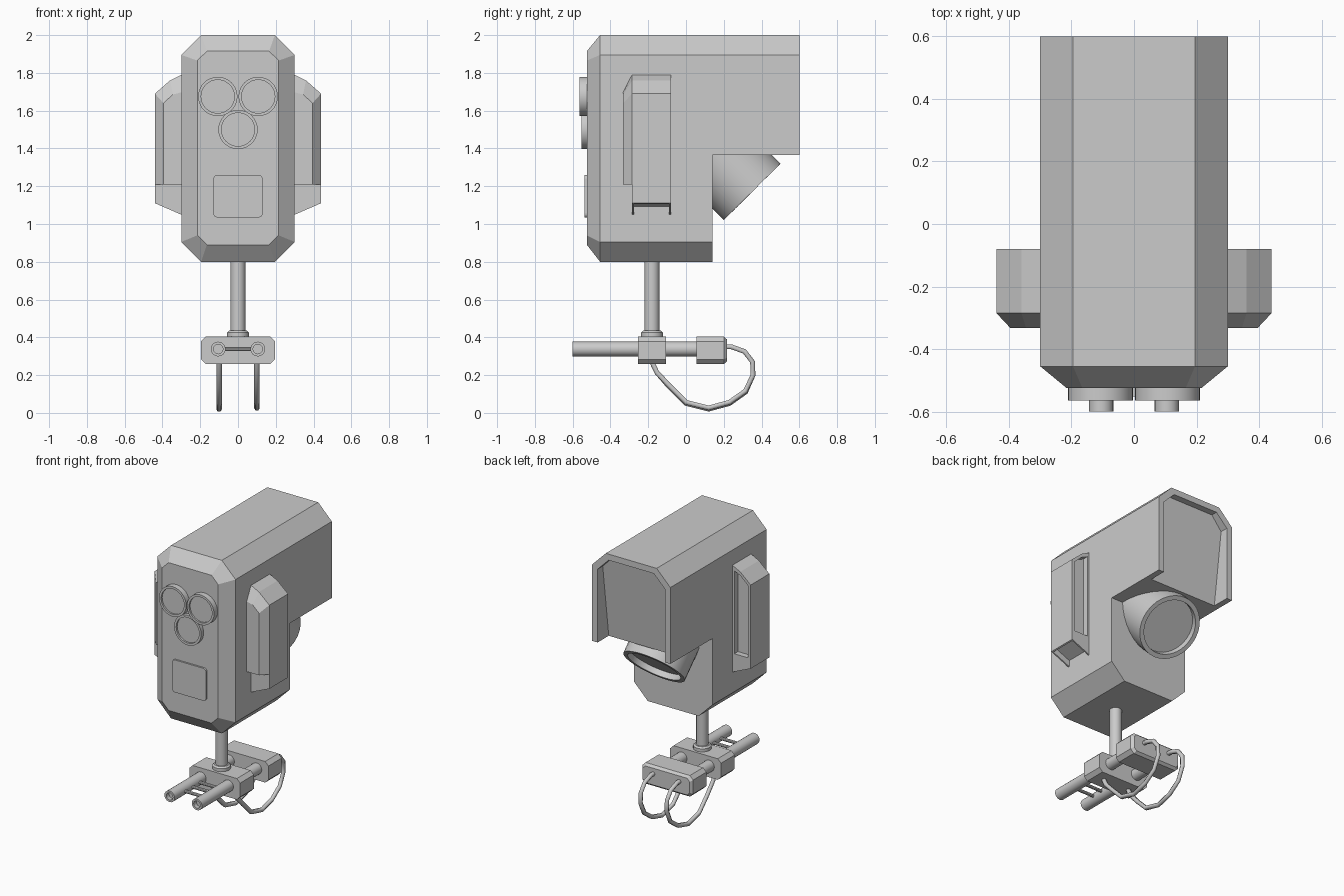
import bpy, bmesh, math
from mathutils import Vector

if "Cube" in bpy.data.objects:
    bpy.data.objects.remove(bpy.data.objects["Cube"])


def finish(name, bm, smooth=False):
    bmesh.ops.recalc_face_normals(bm, faces=bm.faces)
    me = bpy.data.meshes.new(name)
    bm.to_mesh(me)
    bm.free()
    ob = bpy.data.objects.new(name, me)
    bpy.context.collection.objects.link(ob)
    if smooth:
        me.shade_smooth()
        me.set_sharp_from_angle(angle=math.radians(35))
    return ob


def loft(bm, rings):
    """Skin a list of matching closed rings and cap both ends."""
    vs = [[bm.verts.new(p) for p in r] for r in rings]
    n = len(vs[0])
    for a, b in zip(vs, vs[1:]):
        for i in range(n):
            bm.faces.new((a[i], a[(i + 1) % n], b[(i + 1) % n], b[i]))
    caps = [bm.faces.new(vs[0]), bm.faces.new(vs[-1])]
    bmesh.ops.recalc_face_normals(bm, faces=bm.faces)
    return caps


def ring(profile, y):
    return [(x, y, z) for x, z in profile]


def recess(bm, face, rim, depth):
    bm.normal_update()
    n = face.normal.copy()
    bmesh.ops.inset_individual(bm, faces=[face], thickness=rim)
    f = bmesh.ops.extrude_discrete_faces(bm, faces=[face])['faces'][0]
    bmesh.ops.translate(bm, verts=f.verts, vec=-n * depth)


def octagon(x, z0, z1, c):
    return [(-x, z0 + c), (-x + c, z0), (x - c, z0), (x, z0 + c),
            (x, z1 - c), (x - c, z1), (-x + c, z1), (-x, z1 - c)]


def rod(name, start, end, r, segs=24, rim=0, depth=0, bevel=0):
    """Cylinder from start to end; optional recess in the far cap."""
    a, b = Vector(start), Vector(end)
    d = b - a
    rot = d.to_track_quat('Z', 'Y').to_matrix()
    bm = bmesh.new()
    circ = lambda rr, t: [a + rot @ Vector((rr * math.cos(i * math.tau / segs),
                          rr * math.sin(i * math.tau / segs), t)) for i in range(segs)]
    rings = [circ(r, 0), circ(r, d.length - bevel)]
    if bevel:
        rings.append(circ(r - bevel, d.length))
    caps = loft(bm, rings)
    if rim:
        recess(bm, caps[1], rim, depth)
    return finish(name, bm, True)


def prism(name, profile, y0, y1):
    bm = bmesh.new()
    loft(bm, [ring(profile, y0), ring(profile, y1)])
    return finish(name, bm)


def cut(ob, cutter):
    m = ob.modifiers.new('cut', 'BOOLEAN')
    m.operation, m.solver, m.object = 'DIFFERENCE', 'EXACT', cutter
    cutter.hide_render = True
    bpy.context.view_layer.objects.active = ob
    bpy.ops.object.modifier_apply(modifier=m.name)
    bpy.data.objects.remove(cutter)


# Housing: chamfered box with bevelled front
bm = bmesh.new()
loft(bm, [ring(octagon(.215, .89, 1.915, .05), -.525),
          ring(octagon(.3, .8, 2, .105), -.455),
          ring(octagon(.3, .8, 2, .105), .6)])
housing = finish('housing', bm)
cut(housing, prism('lower_back_cutter', [(-1, .5), (1, .5), (1, 1.365), (-1, 1.365)], .14, 1))

# Sloping recess under the rear hood
hood = octagon(.258, 1.1, 1.958, .085)
hood[:4] = [(-.258, 1.3), (-.15, 1.3), (.15, 1.3), (.258, 1.3)]
bm = bmesh.new()
loft(bm, [[(x, .555 - (1.958 - z) * .13, z) for x, z in hood], ring(hood, .8)])
cut(housing, finish('hood_cutter', bm))

# Angled rear eyepiece
rod('eyepiece', (0, .1, 1.42), (0, .35, 1.17), .212, 32, .03, .04)

# Front lenses and cover plate
for name, x, z, y in (('lens_left', -.107, 1.675, -.564), ('lens_right', .107, 1.675, -.564),
                      ('lens_lower', 0, 1.5, -.552)):
    rod(name, (x, -.5, z), (x, y, z), .104, 32, .016, .012)
plate = []
for cx, cz, a0 in ((.11, 1.24, 0), (-.11, 1.24, 90), (-.11, 1.055, 180), (.11, 1.055, 270)):
    for k in range(4):
        t = math.radians(a0 + 30 * k)
        plate.append((cx + .02 * math.cos(t), cz + .02 * math.sin(t)))
prism('front_plate', plate, -.537, -.5)

# Side pods with bottom socket, rear slot and chamfered front fin
bm = bmesh.new()
pod = [(.29, 1.795), (.36, 1.76), (.44, 1.69), (.44, 1.11), (.29, 1.045)]
loft(bm, [ring(pod, -.285), ring(pod, -.08)])
bm.normal_update()
recess(bm, next(f for f in bm.faces if f.normal.z < -.5), .014, .04)
pods = finish('side_pods', bm)
cut(pods, prism('slot_cutter', [(.315, 1.755), (.36, 1.735), (.42, 1.68),
                                (.42, 1.18), (.315, 1.18)], -.12, 0))
bm = bmesh.new()
loft(bm, [ring([(.29, 1.795), (.36, 1.76), (.44, 1.69), (.44, 1.21), (.29, 1.21)], -.285),
          ring([(.29, 1.7), (.345, 1.685), (.395, 1.64), (.395, 1.21), (.29, 1.21)], -.333)])
fins = finish('pod_fins', bm)
for ob in (pods, fins):
    ob.modifiers.new('mirror', 'MIRROR')

# Neck and collar
rod('neck', (0, -.18, .38), (0, -.18, .85), .039)
rod('neck_collar', (0, -.18, .39), (0, -.18, .435), .058, bevel=.01)

# Clamp blocks
prism('front_clamp', octagon(.195, .258, .404, .025), -.255, -.105)
bm = bmesh.new()
loft(bm, [ring(octagon(.195, .258, .404, .025), .055),
          ring(octagon(.195, .258, .404, .025), .2),
          ring(octagon(.18, .273, .389, .02), .217)])
finish('rear_clamp', bm)

# Twin rods, rungs and cables
for side, s in (('left', -1), ('right', 1)):
    x = .105 * s
    rod(side + '_rail', (x, .1, .338), (x, -.6, .338), .039, 20, .014, .03)
    cu = bpy.data.curves.new(side + '_cable', 'CURVE')
    cu.dimensions, cu.bevel_depth, cu.bevel_resolution = '3D', .015, 1
    cu.use_fill_caps = True
    path = [(.19, .35), (.24, .35), (.31, .325), (.352, .27), (.355, .2), (.315, .11),
            (.23, .05), (.12, .02), (.0, .05), (-.09, .14), (-.155, .215), (-.185, .28)]
    sp = cu.splines.new('POLY')
    sp.points.add(len(path) - 1)
    for p, (y, z) in zip(sp.points, path):
        p.co = (.1 * s, y, z + (.006 if s > 0 and z < .2 else 0), 1)
    bpy.context.collection.objects.link(bpy.data.objects.new(side + '_cable', cu))
for i, y in enumerate((-.48, -.4, -.32)):
    rod(f'rung_{i + 1}', (-.09, y, .338), (.09, y, .338), .011, 10)
